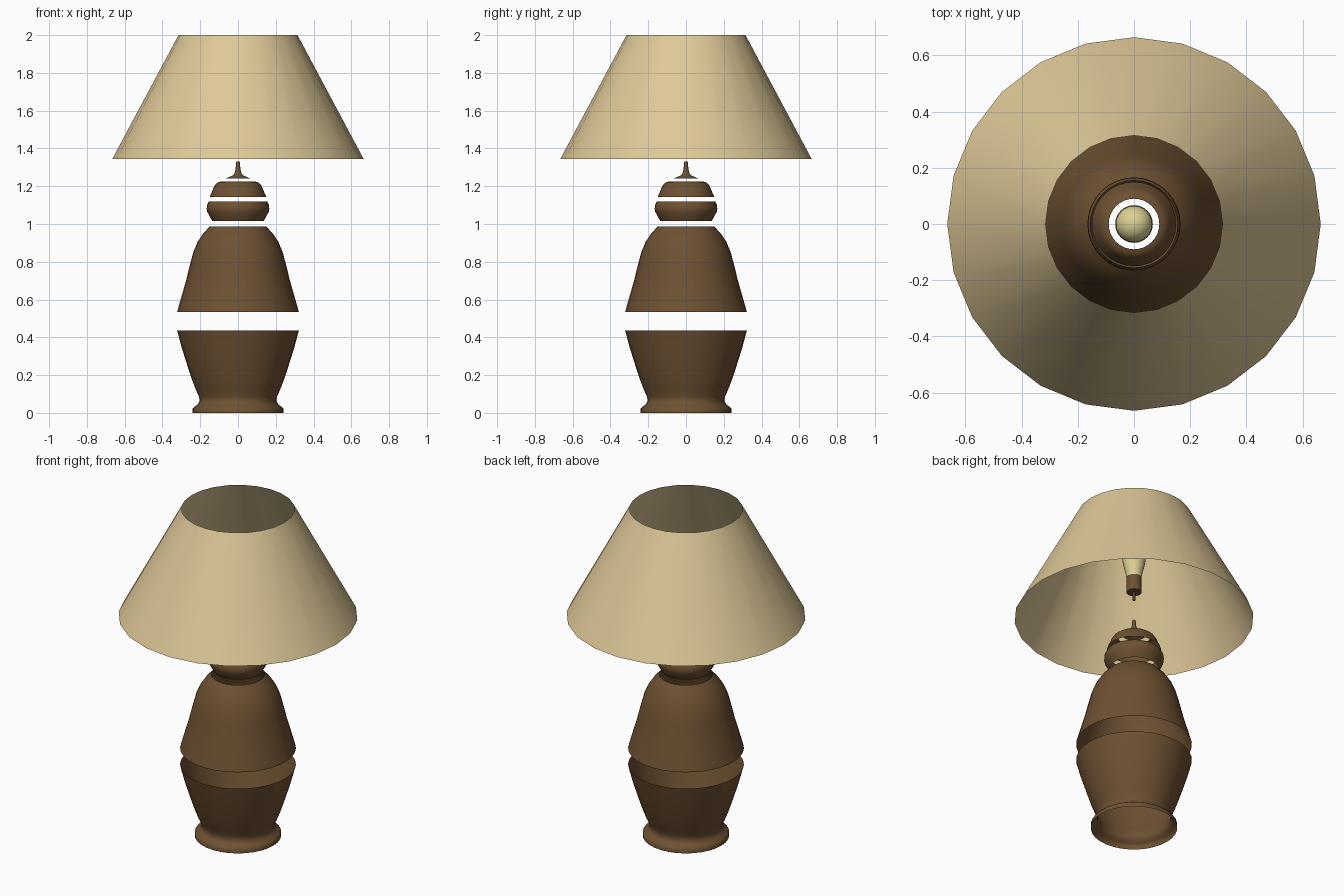
import bpy, bmesh, math

cube = bpy.data.objects.get("Cube")
if cube:
    bpy.data.objects.remove(cube, do_unlink=True)


def make_material(name, rgb):
    mat = bpy.data.materials.new(name)
    mat.use_nodes = True
    mat.diffuse_color = (*rgb, 1)
    mat.node_tree.nodes["Principled BSDF"].inputs["Base Color"].default_value = (*rgb, 1)
    return mat


fabric = make_material("cream_fabric", (0.73, 0.58, 0.31))
wood = make_material("brown_wood", (0.155, 0.083, 0.032))
glass = make_material("pale_yellow_glass", (0.72, 0.63, 0.29))


def lathe(name, profile, material, sides=32, angle=40):
    """Turn a bottom-to-top (radius, height) profile around the z axis."""
    bm = bmesh.new()
    verts = [bm.verts.new((0, -r, z)) for r, z in profile]
    edges = [bm.edges.new(pair) for pair in zip(verts, verts[1:])]
    bmesh.ops.spin(bm, geom=verts + edges, cent=(0, 0, 0), axis=(0, 0, 1),
                   angle=math.tau, steps=sides, use_merge=True)
    bmesh.ops.remove_doubles(bm, verts=bm.verts, dist=0.0005)
    bmesh.ops.recalc_face_normals(bm, faces=bm.faces)
    # Open shells: make every normal point away from the axis
    side = sum(f.normal.dot(f.calc_center_median() * f.calc_area()) -
               f.normal.z * f.calc_center_median().z * f.calc_area() for f in bm.faces)
    if side < 0:
        bmesh.ops.reverse_faces(bm, faces=bm.faces)
    mesh = bpy.data.meshes.new(name)
    bm.to_mesh(mesh)
    bm.free()
    mesh.materials.append(material)
    obj = bpy.data.objects.new(name, mesh)
    bpy.context.collection.objects.link(obj)
    bpy.ops.object.select_all(action="DESELECT")
    obj.select_set(True)
    bpy.context.view_layer.objects.active = obj
    bpy.ops.object.shade_smooth_by_angle(angle=math.radians(angle))
    return obj


# Turned base, open at both ends
lathe("lower_body", [(.24, 0), (.24, .022), (.232, .032), (.213, .045), (.204, .062),
                     (.206, .085), (.222, .12), (.245, .18), (.268, .25),
                     (.298, .345), (.322, .435)], wood, angle=60)
lathe("upper_body", [(.322, .535), (.301, .61), (.275, .7), (.253, .79), (.237, .85),
                     (.214, .905), (.184, .95), (.148, .988)], wood)

# Separate neck rings
lathe("neck_ring", [(.137, 1.017), (.15, 1.04), (.163, 1.065), (.166, 1.08),
                    (.164, 1.1), (.155, 1.118)], wood)
lathe("neck_cap", [(.15, 1.143), (.138, 1.17), (.128, 1.195), (.117, 1.212),
                   (.104, 1.222), (.09, 1.225)], wood)

# Stem, lamp socket and bulb
lathe("stem", [(.067, 1.24), (.05, 1.248), (.028, 1.257), (.018, 1.27),
               (.013, 1.29), (.009, 1.33)], wood)
lathe("socket", [(0, 1.46), (.007, 1.46), (.007, 1.51), (.042, 1.51),
                 (.042, 1.605), (0, 1.605)], wood, 24)
dome = [(.065 * math.cos(a), 1.735 + .065 * math.sin(a))
        for a in (math.pi / 2 * i / 6 for i in range(7))]
lathe("bulb", [(.042, 1.605), (.046, 1.63), (.056, 1.67), (.063, 1.705)] + dome, glass, 24)

# Thin open shade
lathe("shade", [(.665, 1.345), (.315, 2)], fabric, 24)
